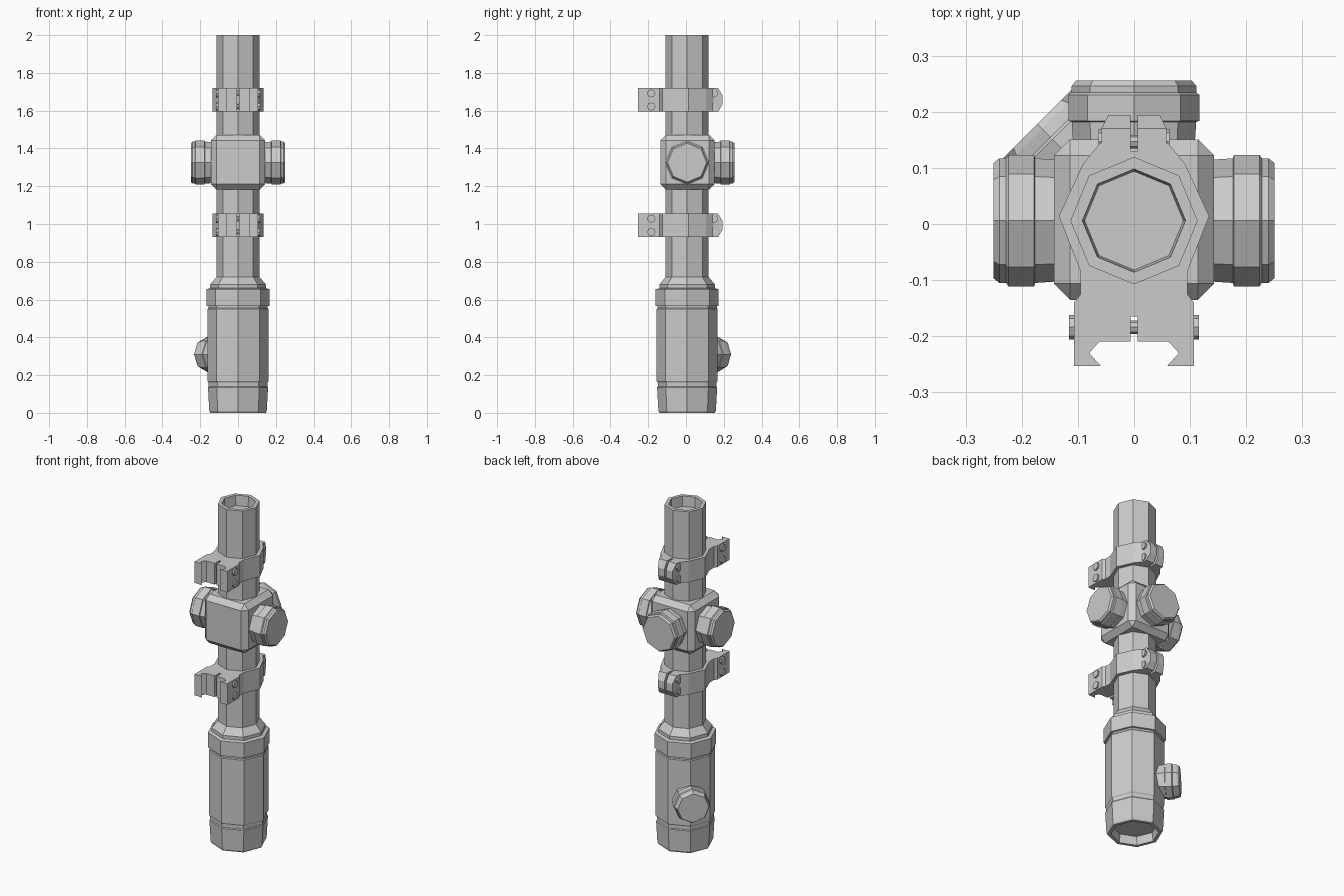
import bpy, bmesh
from math import cos, sin, pi, sqrt
from mathutils import Vector

if "Cube" in bpy.data.objects:
    bpy.data.objects.remove(bpy.data.objects["Cube"])

CY = 0.006  # optical axis offset in y


def finish(name, bm):
    bmesh.ops.recalc_face_normals(bm, faces=bm.faces)
    me = bpy.data.meshes.new(name)
    bm.to_mesh(me)
    bm.free()
    ob = bpy.data.objects.new(name, me)
    bpy.context.collection.objects.link(ob)
    return ob


def lathe(name, profile, origin, axis, ref, sides=8):
    """Spin (radius, distance) pairs round an axis; both ends are capped."""
    a, u = Vector(axis).normalized(), Vector(ref)
    v = a.cross(u)
    bm = bmesh.new()
    rings = []
    for r, d in profile:
        rings.append([bm.verts.new(Vector(origin) + a * d
                      + (u * cos(k * 2 * pi / sides) + v * sin(k * 2 * pi / sides)) * r)
                      for k in range(sides)])
    for p, q in zip(rings, rings[1:]):
        for k in range(sides):
            n = (k + 1) % sides
            bm.faces.new((p[k], p[n], q[n], q[k]))
    bm.faces.new(rings[0])
    bm.faces.new(rings[-1])
    return finish(name, bm)


def loft(name, start, end):
    """Solid between two matching outlines."""
    bm = bmesh.new()
    p = [bm.verts.new(c) for c in start]
    q = [bm.verts.new(c) for c in end]
    bm.faces.new(p)
    bm.faces.new(q)
    for i in range(len(p)):
        j = (i + 1) % len(p)
        bm.faces.new((p[i], p[j], q[j], q[i]))
    return finish(name, bm)


UP, X = (0, 0, 1), (1, 0, 0)

# Main tube with recessed eyepiece lens
lathe("main_tube", [(.1135, .68), (.1135, 2), (.092, 2), (.088, 1.94)],
      (0, CY, 0), UP, X)

# Wide bell with recessed lens, grooves, collar and taper
lathe("bell", [(.122, .05), (.128, 0), (.147, 0), (.152, .01), (.159, .135),
               (.155, .14), (.155, .16), (.161, .168), (.161, .55), (.157, .555),
               (.157, .565), (.167, .567), (.167, .655), (.147, .66),
               (.147, .68), (.1135, .72)], (0, CY, 0), UP, X)

# Turret saddle block
bm = bmesh.new()
bmesh.ops.create_cube(bm, size=1)
for v in bm.verts:
    v.co = (v.co.x * .286, v.co.y * .286 + CY + .002, v.co.z * .29 + 1.327)
bmesh.ops.bevel(bm, geom=bm.edges[:], offset=.029, segments=1, affect='EDGES')
finish("turret_saddle", bm)

# Three turret knobs
KNOB = [(.108, .13), (.111, .176), (.117, .178), (.117, .224),
        (.111, .228), (.111, .24), (.103, .25)]
for name, axis in (("left_turret", (-1, 0, 0)), ("right_turret", (1, 0, 0)),
                   ("rear_turret", (0, 1, 0))):
    lathe(name, KNOB, (0, CY, 1.325), axis, UP)

# Small diagonal knob on the bell
lathe("bell_knob", [(.094, .12), (.096, .168), (.1, .17), (.1, .205), (.095, .21),
                    (.092, .232), (.085, .244)], (0, CY, .31), (-1, 1, 0), UP)

# Clamp rings with rail feet
HALF = [(.006, .13), (.06, .145), (.091, .107), (.134, .014), (.095, -.085),
        (.095, -.125), (.107, -.14), (.107, -.253), (.059, -.253), (.08, -.23),
        (.061, -.209), (.006, -.209), (.006, -.165)]
OUTLINE = HALF + [(-x, y) for x, y in reversed(HALF)]
H = .0625
for tag, zc in (("lower", .993), ("upper", 1.657)):
    loft(tag + "_clamp_ring", [(x, y, zc - H) for x, y in OUTLINE],
         [(x, y, zc + H) for x, y in OUTLINE])
    for side, s in (("left", -1), ("right", 1)):
        # Split ear with pointed end
        inner = [(.11, -H), (.17, -H), (.194, -.022), (.194, .022), (.17, H), (.11, H)]
        loft(f"{tag}_{side}_ear",
             [(s * .006, y, zc + z) for y, z in inner],
             [(s * (.046 if y > .18 else .058), y, zc + z) for y, z in inner])
        for i, dz in enumerate((-.035, .035)):
            # Ear and foot screw heads
            lathe(f"{tag}_{side}_ear_screw_{i}", [(.022, .05), (.022, .063)],
                  (0, .147, zc + dz), (s, 0, 0), UP)
            lathe(f"{tag}_{side}_foot_screw_{i}", [(.022, .1), (.022, .116)],
                  (0, -.184, zc + dz), (s, 0, 0), UP)
    for i, dz in enumerate((-.035, .035)):
        # Screw shanks crossing the slots
        for part, y in (("ear", .147), ("foot", -.184)):
            lathe(f"{tag}_{part}_shank_{i}", [(.012, -.02), (.012, .02)],
                  (0, y, zc + dz), X, UP)
